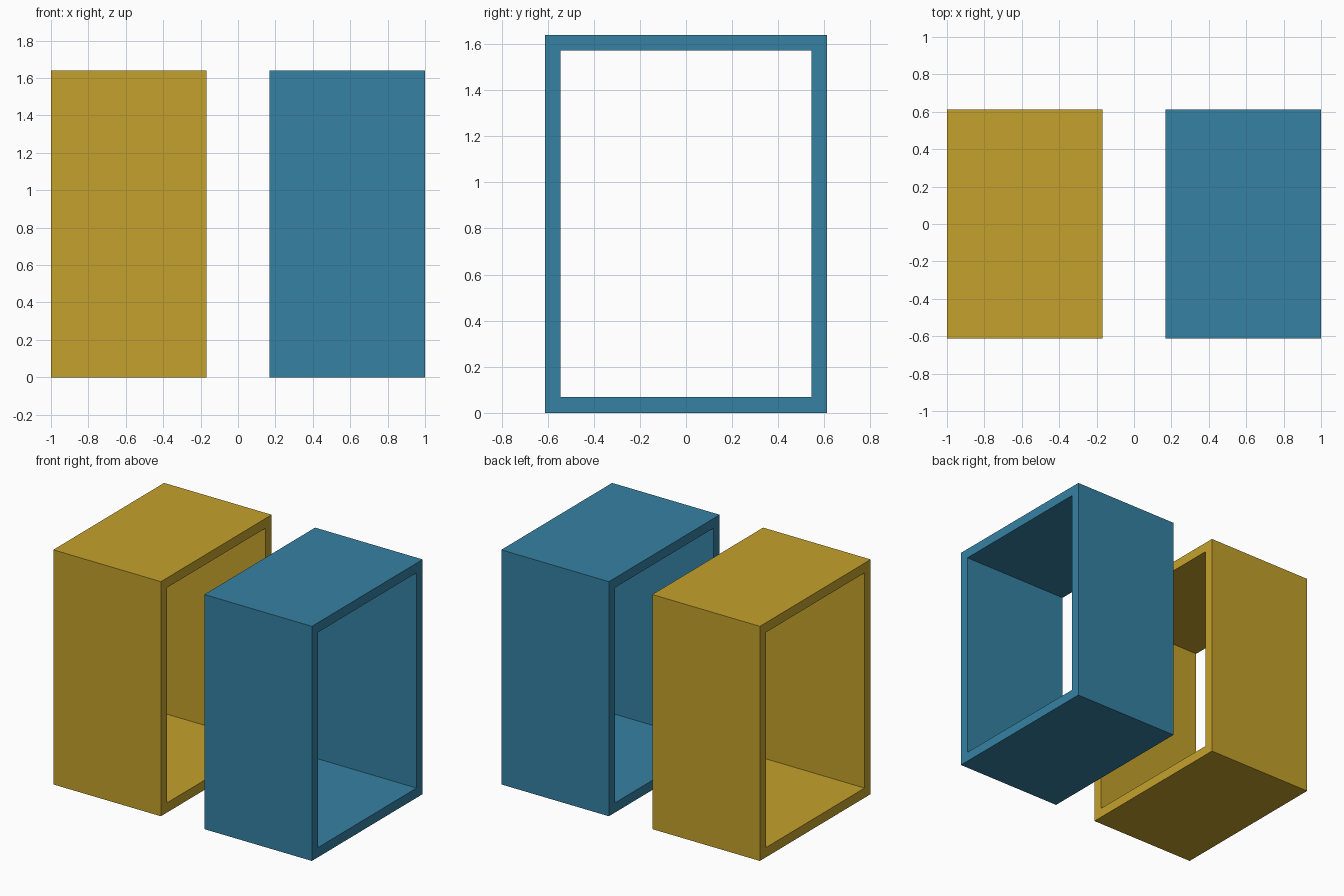
import bpy, bmesh

if "Cube" in bpy.data.objects:
    bpy.data.objects.remove(bpy.data.objects["Cube"])

HALF_Y, HEIGHT, WALL = 0.612, 1.64, 0.068


def material(name, color):
    m = bpy.data.materials.new(name)
    m.diffuse_color = (*color, 1.0)
    m.use_nodes = True
    m.node_tree.nodes["Principled BSDF"].inputs["Base Color"].default_value = m.diffuse_color
    return m


def rect(inset):
    """Corners of the frame outline in (y, z), shrunk by inset."""
    y, lo, hi = HALF_Y - inset, inset, HEIGHT - inset
    return [(-y, lo), (y, lo), (y, hi), (-y, hi)]


def frame(name, x0, x1, mat):
    """Rectangular tube, open at both ends along x."""
    bm = bmesh.new()
    loops = [[bm.verts.new((x, y, z)) for y, z in rect(inset)]
             for x, inset in ((x0, 0), (x1, 0), (x1, WALL), (x0, WALL))]
    # outer walls, right rim, inner walls, left rim
    for a, b in zip(loops, loops[1:] + loops[:1]):
        for i in range(4):
            j = (i + 1) % 4
            bm.faces.new((a[i], a[j], b[j], b[i]))
    bmesh.ops.recalc_face_normals(bm, faces=bm.faces)
    mesh = bpy.data.meshes.new(name)
    bm.to_mesh(mesh)
    bm.free()
    mesh.materials.append(mat)
    bpy.context.collection.objects.link(bpy.data.objects.new(name, mesh))


# Two matching open frames side by side
frame("left_frame", -1.0, -0.168, material("mustard yellow", (0.552, 0.356, 0.025)))
frame("right_frame", 0.168, 1.0, material("steel blue", (0.036, 0.220, 0.366)))
